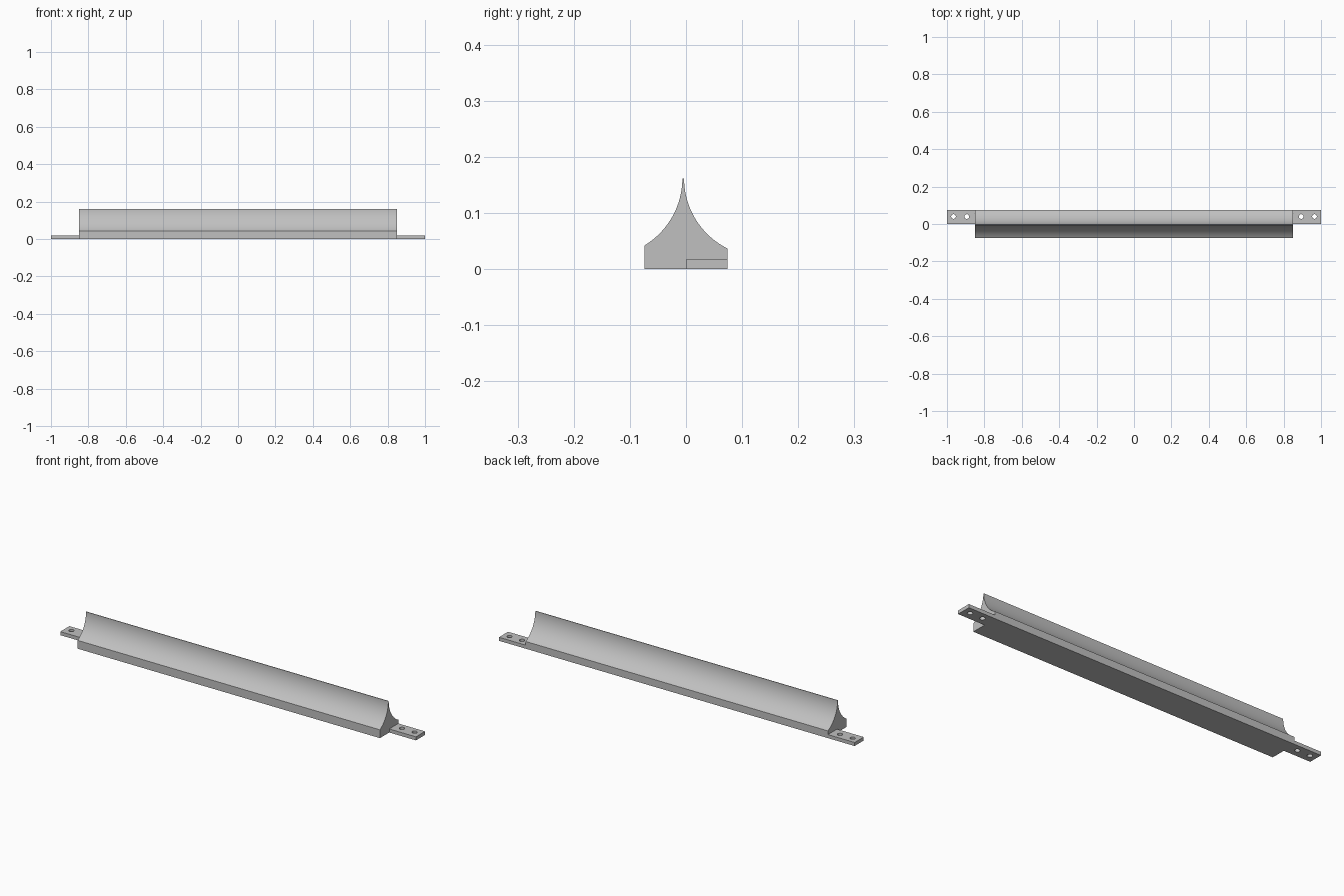
import bpy, bmesh, math
from mathutils import Vector

cube = bpy.data.objects.get("Cube")
if cube:
    bpy.data.objects.remove(cube)

# Single grey finish
grey = bpy.data.materials.new("light_grey")
grey.use_nodes = True
colour = (0.53, 0.53, 0.53, 1)
grey.diffuse_color = colour
grey.node_tree.nodes["Principled BSDF"].inputs["Base Color"].default_value = colour

HALF_BODY, HALF_DEPTH, TOP = 0.85, 0.074, 0.162
RIDGE_Y, RIDGE_HALF, RADIUS, STEPS = -0.005, 0.0015, 0.14, 20
TAB_THICK = 0.018


def select_only(obj):
    bpy.ops.object.select_all(action='DESELECT')
    obj.select_set(True)
    bpy.context.view_layer.objects.active = obj


def flank(side):
    """Concave arc from the ridge down to the outer edge on one side."""
    start = RIDGE_Y + side * RIDGE_HALF
    reach = abs(side * HALF_DEPTH - start)
    end = math.acos(1 - reach / RADIUS)
    return [(start + side * RADIUS * (1 - math.cos(end * i / STEPS)),
             TOP - RADIUS * math.sin(end * i / STEPS)) for i in range(STEPS + 1)]


# Ridge body: profile swept along x
profile = [(-HALF_DEPTH, 0), (HALF_DEPTH, 0)] + flank(1)[::-1] + flank(-1)
bm = bmesh.new()
face = bm.faces.new([bm.verts.new((-HALF_BODY, y, z)) for y, z in profile])
swept = bmesh.ops.extrude_face_region(bm, geom=[face])["geom"]
bmesh.ops.translate(bm, verts=[v for v in swept if isinstance(v, bmesh.types.BMVert)],
                    vec=Vector((2 * HALF_BODY, 0, 0)))
bmesh.ops.recalc_face_normals(bm, faces=bm.faces)
mesh = bpy.data.meshes.new("ridge_body")
bm.to_mesh(mesh)
bm.free()
mesh.materials.append(grey)
body = bpy.data.objects.new("ridge_body", mesh)
bpy.context.collection.objects.link(body)
select_only(body)
bpy.ops.object.shade_smooth_by_angle(angle=math.radians(25))


def add_outline(curve, points):
    spline = curve.splines.new('POLY')
    spline.points.add(len(points) - 1)
    for p, (x, y) in zip(spline.points, points):
        p.co = (x, y, 0, 1)
    spline.use_cyclic_u = True


def mounting_tab(name, side):
    """Flat plate with two screw holes."""
    curve = bpy.data.curves.new(name, 'CURVE')
    curve.dimensions = '2D'
    curve.fill_mode = 'BOTH'
    curve.extrude = TAB_THICK / 2
    inner, outer = side * HALF_BODY, side
    add_outline(curve, [(inner, 0.001), (outer, 0.001),
                        (outer, HALF_DEPTH), (inner, HALF_DEPTH)])
    for hole_x in (0.894, 0.965):
        turns = [math.tau * i / 24 for i in range(24)]
        add_outline(curve, [(side * hole_x + 0.0125 * math.cos(a),
                             0.04 + 0.0125 * math.sin(a)) for a in turns])
    curve.materials.append(grey)
    tab = bpy.data.objects.new(name, curve)
    tab.location.z = TAB_THICK / 2
    bpy.context.collection.objects.link(tab)
    select_only(tab)
    bpy.ops.object.convert(target='MESH')
    tab = bpy.context.object
    # Weld the caps to the walls
    bm = bmesh.new()
    bm.from_mesh(tab.data)
    bmesh.ops.remove_doubles(bm, verts=bm.verts, dist=0.0001)
    bmesh.ops.recalc_face_normals(bm, faces=bm.faces)
    bm.to_mesh(tab.data)
    bm.free()
    bpy.ops.object.shade_smooth_by_angle(angle=math.radians(30))


mounting_tab("left_mounting_tab", 1)
mounting_tab("right_mounting_tab", -1)
